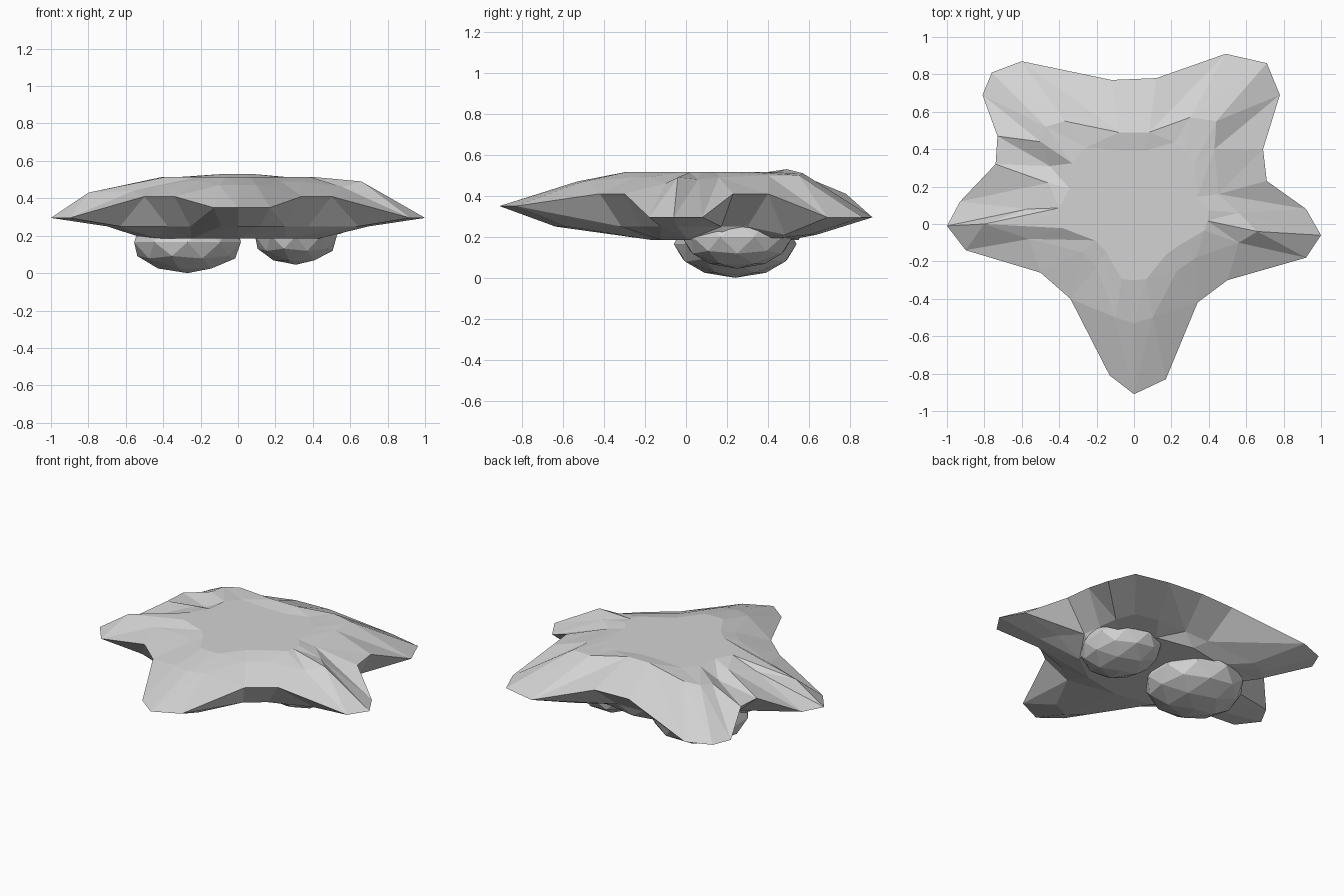
import bpy
import bmesh
from math import sin, cos, tau, hypot, atan2
from mathutils import Vector

cube = bpy.data.objects.get("Cube")
if cube:
    bpy.data.objects.remove(cube, do_unlink=True)

# Single stone grey used everywhere
stone = bpy.data.materials.new("stone_grey")
stone.use_nodes = True
grey = (0.65, 0.65, 0.65, 1)
stone.diffuse_color = grey
stone.node_tree.nodes["Principled BSDF"].inputs["Base Color"].default_value = grey

HUB = Vector((0, .1, .515))


def finish(bm, name):
    """Turn a bmesh into a flat shaded object with the stone material."""
    bmesh.ops.recalc_face_normals(bm, faces=bm.faces)
    mesh = bpy.data.meshes.new(name)
    bm.to_mesh(mesh)
    bm.free()
    mesh.materials.append(stone)
    obj = bpy.data.objects.new(name, mesh)
    bpy.context.collection.objects.link(obj)
    return obj


def turn(loop, k):
    """Angle of the loop's k-th vertex around the hub, from the front."""
    if k >= len(loop):
        return tau
    offset = loop[k].co - HUB
    return atan2(offset.x, -offset.y) % tau


def stitch(bm, outer, inner):
    """Join two closed loops with triangles, in order of angle."""
    i = j = 0
    n, m = len(outer), len(inner)
    while i < n or j < m:
        a, b = outer[i % n], inner[j % m]
        if j == m or (i < n and turn(outer, i + 1) <= turn(inner, j + 1)):
            bm.faces.new((a, outer[(i + 1) % n], b))
            i += 1
        else:
            bm.faces.new((a, inner[(j + 1) % m], b))
            j += 1


def oval(centre, radius_x, radius_y, count):
    """Points of a flat oval, counterclockwise from the front."""
    x, y, z = centre
    angles = [tau * k / count for k in range(count)]
    return [(x + radius_x * sin(a), y - radius_y * cos(a), z) for a in angles]


def add_loop(bm, points):
    return [bm.verts.new(point) for point in points]


# Rim of the star, counterclockwise from the front tip
rim_plan = [
    (0, -.91), (.17, -.83), (.34, -.42), (.5, -.3), (.92, -.18),
    (1, -.06), (.92, .08), (.71, .23), (.69, .4), (.78, .69),
    (.71, .86), (.49, .91), (.12, .78), (-.12, .77), (-.6, .87),
    (-.76, .81), (-.81, .69), (-.73, .47), (-.74, .32), (-.93, .12),
    (-1, -.01), (-.9, -.14), (-.5, -.26), (-.34, -.4), (-.13, -.81),
]

# Shoulder where the arms meet the plateau, including ridges and notches
shoulder_points = [
    (0, -.53, .47), (.1, -.5, .47), (.23, -.25, .49), (.33, -.18, .49),
    (.56, -.1, .46), (.66, -.04, .49), (.56, .06, .48), (.45, .16, .49),
    (.43, .4, .5), (.44, .55, .5), (.3, .57, .51), (.08, .49, .53),
    (-.08, .49, .53), (-.37, .55, .51), (-.47, .52, .5), (-.5, .44, .49),
    (-.45, .31, .45), (-.46, .22, .49), (-.57, .08, .45), (-.8, 0, .43),
    (-.56, -.08, .44), (-.28, -.15, .49), (-.2, -.23, .49), (-.1, -.5, .47),
]


def is_valley(x, y):
    return hypot(x, y) < .88 and y > -.5


def rim_height(x, y):
    if y < -.5:
        return .35
    return .41 if is_valley(x, y) else .295


def underside_point(x, y):
    scale = .75 if is_valley(x, y) else .7
    low = y > .6 and not is_valley(x, y)
    return Vector((x * scale, y * scale, .21 if low else .25))


def plateau_point(point):
    """Pull a shoulder point towards the hub."""
    offset = Vector(point) - HUB
    reach = min(.75, .4 / offset.xy.length)
    return (HUB.x + offset.x * reach, HUB.y + offset.y * reach, HUB.z)


# Star body: plateau, sloping arms, undercut and flat belly
bm = bmesh.new()
rim = add_loop(bm, [(x, y, rim_height(x, y)) for x, y in rim_plan])
shoulder = add_loop(bm, shoulder_points)
plateau = add_loop(bm, [plateau_point(point) for point in shoulder_points])
underside = add_loop(bm, [underside_point(x, y) for x, y in rim_plan])
belly = add_loop(bm, oval((0, .19, .185), .5, .36, 12))
stitch(bm, rim, shoulder)
stitch(bm, shoulder, plateau)
stitch(bm, rim, underside)
stitch(bm, underside, belly)
bm.faces.new(plateau)
bm.faces.new(belly)
finish(bm, "star_body")


# Two faceted boulders set into the belly
def boulder(name, centre, radii):
    bm = bmesh.new()
    bmesh.ops.create_icosphere(bm, subdivisions=2, radius=1)
    bmesh.ops.scale(bm, vec=Vector(radii), verts=bm.verts)
    bmesh.ops.translate(bm, vec=Vector(centre), verts=bm.verts)
    finish(bm, name)


boulder("right_boulder", (-.27, .24, .165), (.3, .3, .165))
boulder("left_boulder", (.31, .25, .2), (.23, .27, .155))
